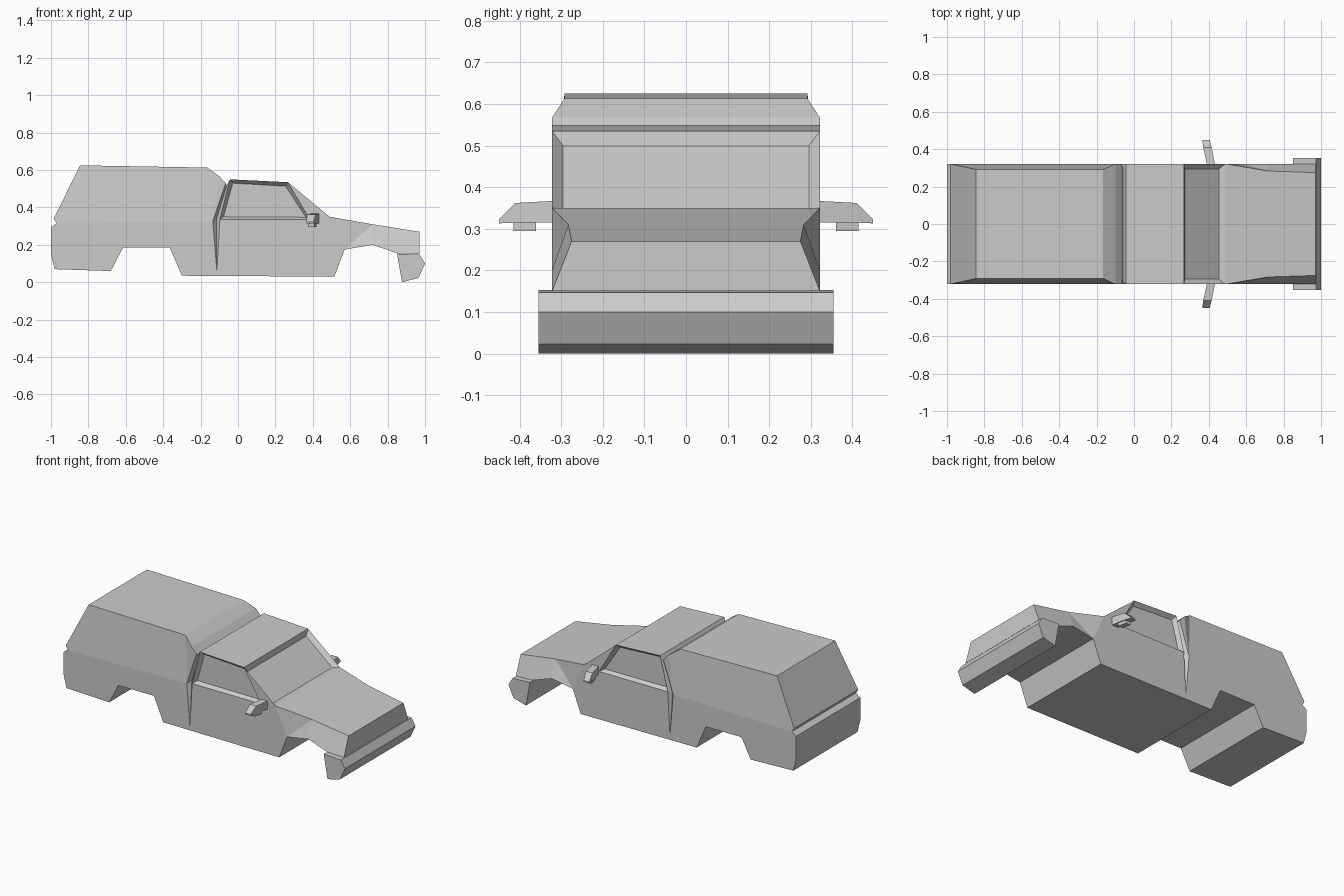
import bpy, bmesh

if "Cube" in bpy.data.objects:
    bpy.data.objects.remove(bpy.data.objects["Cube"])


def finish(bm, name):
    bmesh.ops.recalc_face_normals(bm, faces=bm.faces[:])
    me = bpy.data.meshes.new(name)
    bm.to_mesh(me)
    bm.free()
    ob = bpy.data.objects.new(name, me)
    bpy.context.collection.objects.link(ob)
    return ob


def loft(name, sections):
    """Join (y, x0, x1, z0, z1) rectangles into a closed block."""
    bm = bmesh.new()
    rings = [[bm.verts.new(p) for p in ((a, y, c), (b, y, c), (b, y, d), (a, y, d))]
             for y, a, b, c, d in sections]
    for r, s in zip(rings, rings[1:]):
        for i in range(4):
            j = (i + 1) % 4
            bm.faces.new((r[i], r[j], s[j], s[i]))
    bm.faces.new(rings[0])
    bm.faces.new(rings[-1])
    return finish(bm, name)


# Body outline seen from the side: x, z and half width at each point
W = 0.322
outline = [
    (-.98, .07, W), (-1, .15, W), (-1, .294, W), (-.97, .315, W), (-.985, .34, W),   # 0-4 tail
    (-.845, .625, .292), (-.165, .613, .292), (-.10, .567, W), (-.066, .53, W),      # 5-8 rear shell
    (-.06, .518, .298),                                                              # 9 gap floor
    (-.043, .55, W), (.267, .535, W),                                                # 10-11 cab roof
    (.49, .35, W), (.72, .31, .283), (.97, .27, .275), (.97, .15, W),                # 12-15 hood, grille
    (.85, .155, W), (.72, .2, W), (.57, .175, W), (.515, .03, W),                    # 16-19 front arch
    (-.30, .035, W), (-.365, .185, W), (-.615, .185, W), (-.68, .06, W),             # 20-23 rear arch
]
# Points inside the side: gap edges, gap bottom, gap floor, window corner
inner = [(-.135, .325, W), (-.113, .06, W), (-.097, .335, W),
         (-.116, .333, .298), (.385, .335, W)]                                       # 24-28
side_faces = [
    (0, 1, 2, 3, 24, 25, 26, 28, 11, 12, 18, 19, 20, 21, 22, 23),  # lower side and door
    (3, 4, 5, 6, 24), (6, 7, 24), (7, 8, 24),                      # rear shell side
    (8, 9, 27, 24), (24, 27, 25), (9, 10, 26, 27), (27, 26, 25),   # gap groove
    (12, 13, 18), (13, 17, 18), (13, 14, 15, 16, 17),              # front fender
]
window = (26, 10, 11, 28)

bm = bmesh.new()
sides = [[bm.verts.new((x, s * y, z)) for x, z, y in outline + inner] for s in (-1, 1)]
windows = []
for v in sides:
    for f in side_faces:
        bm.faces.new([v[i] for i in f])
    windows.append(bm.faces.new([v[i] for i in window]))
n = len(outline)
L, R = sides
strips = [bm.faces.new((L[i], L[(i + 1) % n], R[(i + 1) % n], R[i])) for i in range(n)]
bmesh.ops.recalc_face_normals(bm, faces=bm.faces[:])
# Recessed side windows and windscreen
bmesh.ops.inset_individual(bm, faces=windows, thickness=.025, depth=-.025)
bmesh.ops.inset_individual(bm, faces=[strips[11]], thickness=.038, depth=-.024)
finish(bm, "truck_body")

# Front bumper
bm = bmesh.new()
profile = [(.85, .153), (.972, .147), (1, .10), (.965, .023), (.877, 0)]
a, b = [[bm.verts.new((x, s * .354, z)) for x, z in profile] for s in (-1, 1)]
bm.faces.new(a)
bm.faces.new(b)
for i in range(5):
    j = (i + 1) % 5
    bm.faces.new((a[i], a[j], b[j], b[i]))
finish(bm, "front_bumper")

# Door mirrors with a small block beneath
for s, tag in ((-1, "right"), (1, "left")):
    loft(f"mirror_{tag}", [(s * .318, .39, .433, .315, .367),
                           (s * .41, .37, .415, .315, .362),
                           (s * .45, .365, .405, .313, .322)])
    loft(f"mirror_base_{tag}", [(s * .36, .385, .42, .295, .318),
                                (s * .415, .375, .408, .295, .318)])
